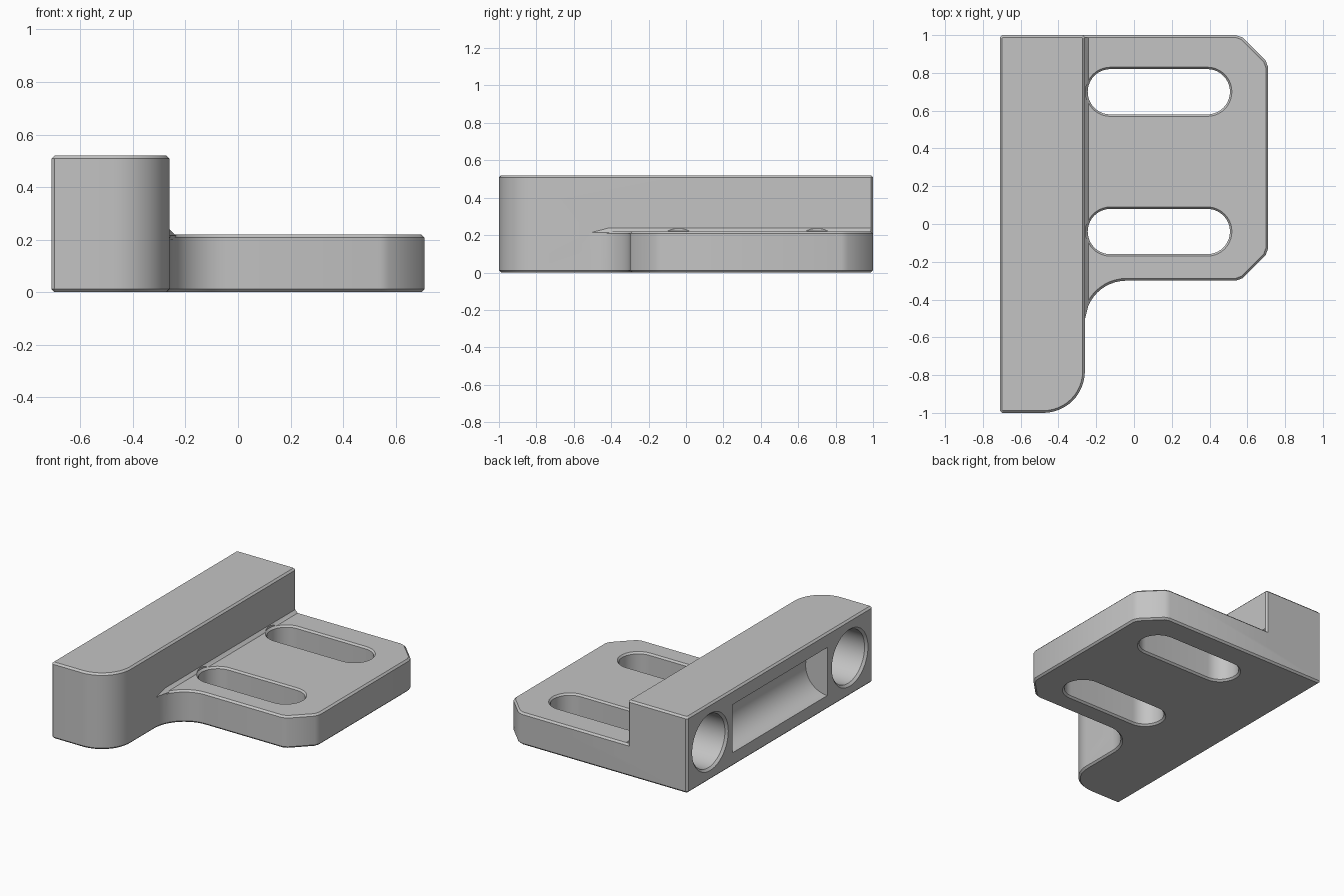
import bpy, bmesh
from math import sin, cos, radians, pi
from mathutils import Vector, Matrix

cube = bpy.data.objects.get("Cube")
if cube:
    bpy.data.objects.remove(cube, do_unlink=True)

grey = bpy.data.materials.new("plain grey")
grey.use_nodes = True
colour = (0.55, 0.55, 0.55, 1)
grey.diffuse_color = colour
grey.node_tree.nodes["Principled BSDF"].inputs["Base Color"].default_value = colour

C = 0.012  # edge chamfer


def arc(cx, cy, r, a0, a1, n=12):
    angles = [radians(a0 + (a1 - a0) * i / n) for i in range(n + 1)]
    return [(cx + r * cos(a), cy + r * sin(a)) for a in angles]


def inset(points, d):
    """Mitred inset of a counter-clockwise outline."""
    pts = [Vector(p) for p in points]
    result = []
    for i, p in enumerate(pts):
        e1 = (p - pts[i - 1]).normalized()
        e2 = (pts[(i + 1) % len(pts)] - p).normalized()
        n1, n2 = Vector((e1.y, -e1.x)), Vector((e2.y, -e2.x))
        result.append(p - (n1 + n2) * d / (1 + n1.dot(n2)))
    return result


def loft(name, rings, matrix=Matrix()):
    """Closed solid through a list of matching rings."""
    bm = bmesh.new()
    loops = [[bm.verts.new(matrix @ Vector(p)) for p in ring] for ring in rings]
    n = len(loops[0])
    for low, high in zip(loops, loops[1:]):
        for i in range(n):
            j = (i + 1) % n
            bm.faces.new((low[i], low[j], high[j], high[i]))
    bm.faces.new(loops[0][::-1])
    bm.faces.new(loops[-1])
    bmesh.ops.recalc_face_normals(bm, faces=bm.faces)
    mesh = bpy.data.meshes.new(name)
    bm.to_mesh(mesh)
    bm.free()
    mesh.materials.append(grey)
    ob = bpy.data.objects.new(name, mesh)
    bpy.context.collection.objects.link(ob)
    return ob


def prism(name, outline, layers, matrix=Matrix()):
    """Stack insets of an outline; layers are (height, inset)."""
    return loft(name, [[(p.x, p.y, z) for p in inset(outline, d)] for z, d in layers], matrix)


def combine(target, other, operation):
    mod = target.modifiers.new("cut", 'BOOLEAN')
    mod.operation, mod.solver, mod.object = operation, 'EXACT', other
    bpy.context.view_layer.objects.active = target
    bpy.ops.object.modifier_apply(modifier=mod.name)
    bpy.data.objects.remove(other, do_unlink=True)


# Base plate with foot of the rail, inner fillet and clipped corners
rail_front = [(-0.71, C - 1), (C - 0.71, -1)] + arc(-0.48, -0.78, 0.22, -90, 0)
rail_back = [(C - 0.71, 1), (-0.71, 1 - C)]
tab = [(0.54, -0.30), (0.575, -0.287), (0.697, -0.165), (0.71, -0.13),
       (0.71, 0.83), (0.697, 0.865), (0.575, 0.987), (0.54, 1)]
bracket = prism("slotted_bracket",
                rail_front + arc(-0.04, -0.52, 0.22, 180, 90) + tab + rail_back,
                [(0, C), (C, 0), (0.22 - C, 0), (0.22, C)])

# Tall rail
rail = prism("rail", rail_front + [(-0.26, 1 - C), (-0.26 - C, 1)] + rail_back,
             [(0.1, 0), (0.52 - C, 0), (0.52, C)])
combine(bracket, rail, 'UNION')

# Small sloped bead where plate meets rail
bead = loft("bead", [[(-0.27, y, 0.2), (-0.26 + s, y, 0.2), (-0.26 + s, y, 0.215),
                      (-0.26, y, 0.215 + s), (-0.27, y, 0.215 + s)]
                     for y, s in ((-0.5, 0.001), (-0.41, 0.024), (1 - C, 0.024))])
combine(bracket, bead, 'UNION')

# Two long slots with chamfered rims
for y in (0.70, -0.04):
    slot = arc(0.388, y, 0.12, -90, 90, 20) + arc(-0.125, y, 0.12, 90, 270, 20)
    cutter = prism("slot_cutter", slot,
                   [(-0.05, -C), (0, -C), (C, 0), (0.22 - C, 0), (0.222, -C), (0.3, -C)])
    combine(bracket, cutter, 'DIFFERENCE')

# Two round blind holes in the outer rail face
circle = arc(0, 0, 0.18, 0, 352.5, 47)
for y in (0.753, -0.753):
    place = Matrix.Translation((-0.71, y, 0.26)) @ Matrix.Rotation(pi / 2, 4, 'Y')
    cutter = prism("hole_cutter", circle,
                   [(-0.05, -0.015), (0, -0.015), (0.015, 0), (0.35, 0)], place)
    combine(bracket, cutter, 'DIFFERENCE')

# Half-round trough between the holes
place = Matrix.Translation((-0.71, 0, 0.258)) @ Matrix.Rotation(pi / 2, 4, 'X')
cutter = prism("trough_cutter", arc(0, 0, 0.164, 0, 352.5, 47), [(-0.51, 0), (0.51, 0)], place)
combine(bracket, cutter, 'DIFFERENCE')

bpy.ops.object.select_all(action='DESELECT')
bracket.select_set(True)
bpy.context.view_layer.objects.active = bracket
bpy.ops.object.shade_smooth_by_angle(angle=radians(28))
